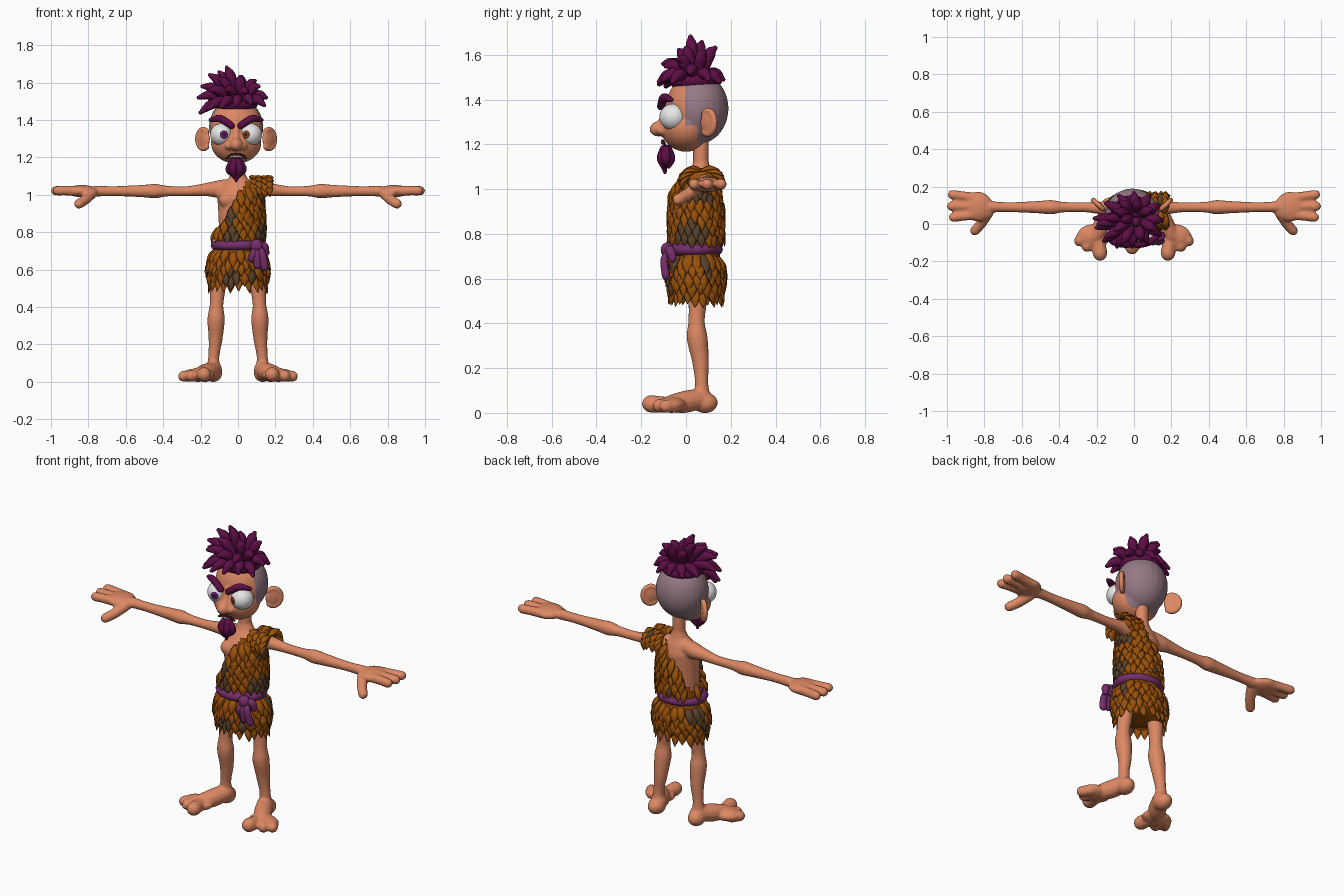
import bpy, bmesh, math, random
from mathutils import Vector, Matrix, noise

if "Cube" in bpy.data.objects:
    bpy.data.objects.remove(bpy.data.objects["Cube"])
random.seed(4)

def mat(name, rgb):
    m = bpy.data.materials.new(name)
    m.diffuse_color = [((c / 255 + .055) / 1.055) ** 2.4 for c in rgb] + [1]
    m.use_nodes = True
    m.node_tree.nodes["Principled BSDF"].inputs["Base Color"].default_value = m.diffuse_color
    return m
SKIN, SCALP = mat("skin", (220, 136, 99)), mat("shaved_scalp", (150, 122, 133))
HAIR, SASH = mat("hair_purple", (92, 14, 68)), mat("sash_purple", (118, 46, 106))
FUR, FUR2 = mat("fur_brown", (152, 80, 10)), mat("fur_dark", (88, 64, 40))
WHITE, DARK = mat("eye_white", (232, 232, 232)), mat("dark", (50, 16, 22))
IRIS1, IRIS2 = mat("iris_purple", (95, 30, 100)), mat("iris_brown", (112, 72, 36))

def ball(bm, c, r, rot=Matrix(), seg=24):
    r = r if isinstance(r, tuple) else (r, r, r)
    bmesh.ops.create_uvsphere(bm, u_segments=seg, v_segments=seg, radius=1,
        matrix=Matrix.Translation(c) @ rot.to_4x4() @ Matrix.Diagonal(r).to_4x4())

def skin_rings(bm, rings, mi=0):
    vs = [[bm.verts.new(p) for p in ring] for ring in rings]
    k = len(vs[0])
    fs = [bm.faces.new((a[i], a[(i + 1) % k], b[(i + 1) % k], b[i]))
          for a, b in zip(vs, vs[1:]) for i in range(k)]
    for f in fs + [bm.faces.new(vs[0]), bm.faces.new(vs[-1])]:
        f.material_index = mi

def tube(bm, pts, seg=12, n=4, flat=1, ref=None, mi=0):
    """Smooth round-ended tube through (x, y, z, radius) points; ref is the thin direction."""
    P = [Vector(p) for p in pts]
    P = [2 * P[0] - P[1]] + P + [2 * P[-1] - P[-2]]
    S = []
    for a, b, c, d in zip(P, P[1:], P[2:], P[3:]):
        for i in range(n):
            t = i / n
            S.append((2*b + (c-a)*t + (2*a-5*b+4*c-d)*t*t + (3*b-a-3*c+d)*t**3) * .5)
    S.append(P[-2])
    def cap(e, q):
        d, r = (e.xyz - q.xyz).normalized(), e.w
        return [Vector((*(e.xyz + d * r * math.sin(a)), r * math.cos(a))) for a in (.5, 1, 1.4)]
    S = cap(S[0], S[1])[::-1] + S + cap(S[-1], S[-2])
    D = (S[-1].xyz - S[0].xyz).normalized()
    ref = Vector(ref) if ref else Vector((0, 0, 1) if abs(D.z) < .7 else (0, 1, 0))
    rings = []
    for i, s in enumerate(S):
        t = (S[min(i + 1, len(S) - 1)].xyz - S[max(i - 1, 0)].xyz).normalized()
        u = t.cross(ref).normalized()
        v = t.cross(u)
        rings.append([s.xyz + s.w * (u * math.cos(a) + v * flat * math.sin(a))
                      for a in (math.tau * j / seg for j in range(seg))])
    skin_rings(bm, rings, mi)

def loft(bm, prof, seg=40):
    """Stack of ellipses (z, centre y, rx, ry)."""
    skin_rings(bm, [[(rx * math.cos(a), cy + ry * math.sin(a), z)
        for a in (math.tau * j / seg for j in range(seg))] for z, cy, rx, ry in prof])

def finish(bm, name, mats, voxel=None, rule=None):
    bmesh.ops.recalc_face_normals(bm, faces=bm.faces)
    me = bpy.data.meshes.new(name)
    bm.to_mesh(me)
    bm.free()
    ob = bpy.data.objects.new(name, me)
    bpy.context.collection.objects.link(ob)
    if voxel:  # fuse the overlapping forms into one skin
        m = ob.modifiers.new("fuse", 'REMESH')
        m.mode, m.voxel_size = 'VOXEL', voxel
        m = ob.modifiers.new("relax", 'SMOOTH')
        m.factor, m.iterations = .5, 4
        bpy.context.view_layer.update()
        me = bpy.data.meshes.new_from_object(ob.evaluated_get(bpy.context.evaluated_depsgraph_get()))
        ob.modifiers.clear()
        ob.data = me
        me.materials.clear()
    for m in mats:
        me.materials.append(m)
    for p in me.polygons:
        p.use_smooth = True
        if rule:
            p.material_index = rule(p.center)
    return ob

HX = -.01  # the head sits slightly off centre
# Head with nose
bm = bmesh.new()
ball(bm, (HX, .05, 1.36), (.145, .14, .16))
ball(bm, (HX, 0, 1.277), (.135, .113, .11))
tube(bm, [(HX, -.08, 1.37, .02), (HX, -.1, 1.31, .02), (HX, -.12, 1.275, .03)])
ball(bm, (HX, -.125, 1.268), (.036, .038, .033))
for s in (-1, 1):
    ball(bm, (HX + s * .036, -.105, 1.262), (.024, .026, .022))
finish(bm, "head", [SKIN, SCALP], .007,
       lambda c: int(c.z > 1.2 and c.y > (-.005 if c.z > 1.285 else .05)))

# Ears and eyes
for s, side, gaze, iris in ((-1, "right", .25, IRIS1), (1, "left", -.5, IRIS2)):
    bm = bmesh.new()
    rot = Matrix.Rotation(s * .75, 3, 'Z')
    c = Vector((HX + s * .175, .098, 1.298))
    ball(bm, c, (.046, .016, .055), rot)
    tube(bm, [(*(c + rot @ Vector((s * .043 * math.cos(a), 0, .052 * math.sin(a)))), .014)
              for a in (-2.2 + .44 * i for i in range(11))])
    finish(bm, side + "_ear", [SKIN], .006)
    bm = bmesh.new()
    c, d = Vector((HX + s * .079, -.057, 1.322)), Vector((gaze, -1, 0)).normalized()
    ball(bm, c, (.06, .06, .062), d.to_track_quat('Z', 'Y').to_matrix())
    def eye_rule(p, c=c, d=d):
        k = (p - c).normalized().dot(d)
        return 2 if k > math.cos(.14) else 1 if k > math.cos(.33) else 0
    finish(bm, side + "_eye", [WHITE, iris, DARK], None, eye_rule)
    bm = bmesh.new()
    tube(bm, [(HX + s * .135, -.068, 1.4, .012), (HX + s * .085, -.098, 1.408, .02),
              (HX + s * .025, -.112, 1.37, .018)])
    finish(bm, side + "_eyebrow", [HAIR])

# Mouth
bm = bmesh.new()
tube(bm, [(HX - .052, -.092, 1.195, .005), (HX - .025, -.102, 1.212, .008),
          (HX + .025, -.102, 1.212, .008), (HX + .052, -.092, 1.195, .005)])
finish(bm, "mouth", [DARK])
bm = bmesh.new()
tube(bm, [(HX - .028, -.104, 1.204, .005), (HX, -.107, 1.207, .006), (HX + .028, -.104, 1.204, .005)])
finish(bm, "teeth", [WHITE])

# Goatee
bm = bmesh.new()
for dx, dy, z in ((0, -.01, 1.075), (-.035, 0, 1.1), (.035, 0, 1.1), (-.018, -.018, 1.09),
                  (.018, -.018, 1.09), (0, .02, 1.1)):
    tube(bm, [(HX + dx * .5, -.09 + dy * .5, 1.18, .018), (HX + dx, -.09 + dy, 1.135, .022),
              (HX + dx * .5, -.088 + dy * .6, z, .008)])
finish(bm, "goatee", [HAIR])

# Hair: a cap with locks sweeping out to their tips
TIPS = [(-.2, -.02, 1.44), (-.16, -.09, 1.46), (-.09, -.12, 1.47), (-.01, -.12, 1.48),
        (.07, -.1, 1.49), (.14, -.06, 1.48), (.15, .02, 1.52), (.13, .1, 1.49), (.08, .15, 1.48),
        (0, .165, 1.49), (-.08, .15, 1.49), (-.15, .11, 1.5), (-.21, .03, 1.52), (-.19, 0, 1.58),
        (-.15, -.07, 1.56), (-.06, -.1, 1.56), (.04, -.09, 1.55), (.11, -.03, 1.58),
        (.09, .08, 1.61), (.02, .13, 1.63), (-.07, .12, 1.61), (-.15, .03, 1.64),
        (-.06, .02, 1.68), (-.1, .07, 1.655), (.01, 0, 1.63), (-.1, -.03, 1.62)]
bm = bmesh.new()
ball(bm, (HX, .04, 1.485), (.115, .115, .055))
for x, y, z in TIPS:
    tip = Vector((x, y, z))
    root = Vector((HX + .02 + x * .25, .035 + (y - .03) * .3, 1.5))
    mid = root.lerp(tip, .6) + Vector((0, 0, .022))
    tube(bm, [(*root, .02), (*mid, .028), (*tip, .011)], 10)
finish(bm, "hair", [HAIR])

# Torso, neck, arms and hands
bm = bmesh.new()
loft(bm, [(.6, .045, .11, .09), (.75, .04, .1, .088), (.9, .045, .105, .09), (1, .05, .112, .09),
          (1.05, .06, .09, .066), (1.085, .065, .052, .045), (1.12, .067, .036, .035), (1.25, .067, .036, .035)])
for s in (-1, 1):
    ball(bm, (s * .055, -.005, .975), (.05, .04, .045))
    def limb(*pts, **k):
        tube(bm, [(s * x, y, z, r) for x, y, z, r in pts], **k)
    limb((.06, .075, 1.04, .045), (.12, .08, 1.03, .045), (.17, .085, 1.028, .036), (.27, .09, 1.02, .027),
         (.38, .09, 1.02, .029), (.44, .09, 1.02, .039), (.51, .09, 1.02, .034), (.66, .09, 1.02, .027),
         (.76, .092, 1.02, .03))
    ball(bm, (s * .835, .093, 1.02), (.08, .08, .033))
    for y0, y1, x in ((.05, .036, .965), (.095, .095, .975), (.14, .157, .97)):
        limb((.85, y0, 1.02, .028), (.91, (y0 + y1) / 2, 1.022, .026), (x, y1, 1.022, .026))
    limb((.78, .06, 1.01, .03), (.815, .005, .975, .028), (.85, -.035, .952, .027))
finish(bm, "torso_and_arms", [SKIN], .008)

# Legs and feet
for s, side in ((-1, "right"), (1, "left")):
    bm = bmesh.new()
    limb((.1, .05, .64, .05), (.108, .052, .5, .042), (.115, .047, .41, .037), (.117, .05, .335, .047),
         (.12, .065, .23, .038), (.13, .07, .13, .03), (.13, .072, .06, .042))
    ball(bm, (s * .132, .085, .045), (.047, .057, .046))
    limb((.13, .07, .065, .046), (.165, 0, .05, .05), (.2, -.06, .042, .042))
    ball(bm, (s * .215, -.065, .036), (.09, .065, .036))
    for a, b in (((.19, -.08, .036, .035), (.182, -.157, .04, .04)),
                 ((.235, -.07, .032, .03), (.25, -.118, .032, .032)),
                 ((.265, -.05, .03, .03), (.291, -.09, .03, .03))):
        limb(a, b)
    finish(bm, side + "_leg", [SKIN], .007)

# Fur tunic: shell following this outline, cut on a diagonal over one shoulder
DRESS = [(.52, .135, .1), (.58, .155, .115), (.65, .143, .112), (.73, .12, .105), (.8, .13, .105),
         (.9, .126, .106), (1, .118, .1), (1.07, .1, .08)]
def radii(z):
    z = min(max(z, .52), 1.0699)
    for a, b in zip(DRESS, DRESS[1:]):
        if a[0] <= z < b[0]:
            t = (z - a[0]) / (b[0] - a[0])
            return a[1] + (b[1] - a[1]) * t, a[2] + (b[2] - a[2]) * t
def edge(x):
    return 2 if x > .05 else .785 + .3 * max(0, (x + .14) / .19) ** 1.6
def on_dress(th, z, out):
    rx, ry = radii(z)
    return Vector(((rx + out) * math.cos(th), .045 + (ry + out) * math.sin(th), z))
def tuft(bm, a, b, c, normal):
    w = random.uniform(.85, 1.2)
    tube(bm, [(*a, .016 * w), (*b, .024 * w), (*c, .004)], 6, 2, .45, normal,
         1 if noise.noise(b * 11) > .3 else 0)

bm = bmesh.new()
zs = [.53 + .54 * i / 24 for i in range(25)]
loft(bm, [(.54, .045, .01, .01)] + [(z, .045, *radii(z)) for z in zs], 48)
bmesh.ops.delete(bm, geom=[f for f in bm.faces if f.calc_center_median().z > edge(f.calc_center_median().x)],
                 context='FACES')
ball(bm, (.112, .07, 1.045), (.055, .075, .05))
for k, z0 in enumerate([.56, .595, .63, .665, .7] + [.82 + .037 * i for i in range(7)]):
    for j in range(21):
        th = math.tau * (j + k % 2 * .5 + random.uniform(-.2, .2)) / 21
        z = z0 + random.uniform(-.012, .012)
        a = on_dress(th, z, -.006)
        if z - .02 < edge(a.x):
            tuft(bm, a, on_dress(th, z - .035, .014), on_dress(th, z - .075, .024),
                 (math.cos(th), math.sin(th), .2))
# Tufts draped over the shoulder strap
for i, x in enumerate((.07, .1, .13, .155)):
    for j in range(7):
        a = math.pi * (j + .25 + i % 2 * .4) / 7
        sg = -1 if a < math.pi / 2 else 1
        def arc(t, r):
            return Vector((x + .012 * r / .08, .07 - math.cos(t) * r, 1.035 + math.sin(t) * r * .75))
        n = arc(a, 1) - arc(a, 0)
        tuft(bm, arc(a, .068), arc(a + sg * .35, .088), arc(a + sg * .75, .104), n)
finish(bm, "fur_tunic", [FUR, FUR2])

# Sash with knot and hanging ends
bm = bmesh.new()
loft(bm, [(.704, .035, .12, .105), (.714, .035, .141, .124), (.73, .035, .146, .13),
          (.746, .035, .141, .124), (.756, .035, .12, .105)])
ball(bm, (.1, -.083, .728), (.034, .03, .034))
for x0, x1, z in ((.09, .075, .66), (.1, .105, .625), (.115, .142, .615)):
    tube(bm, [(x0, -.08, .72, .014), ((x0 + x1) / 2, -.098, .685, .02), (x1, -.09, z, .023)], flat=.8)
tube(bm, [(.11, -.08, .73, .015), (.14, -.07, .725, .022), (.15, -.06, .69, .018)])
finish(bm, "sash", [SASH])
